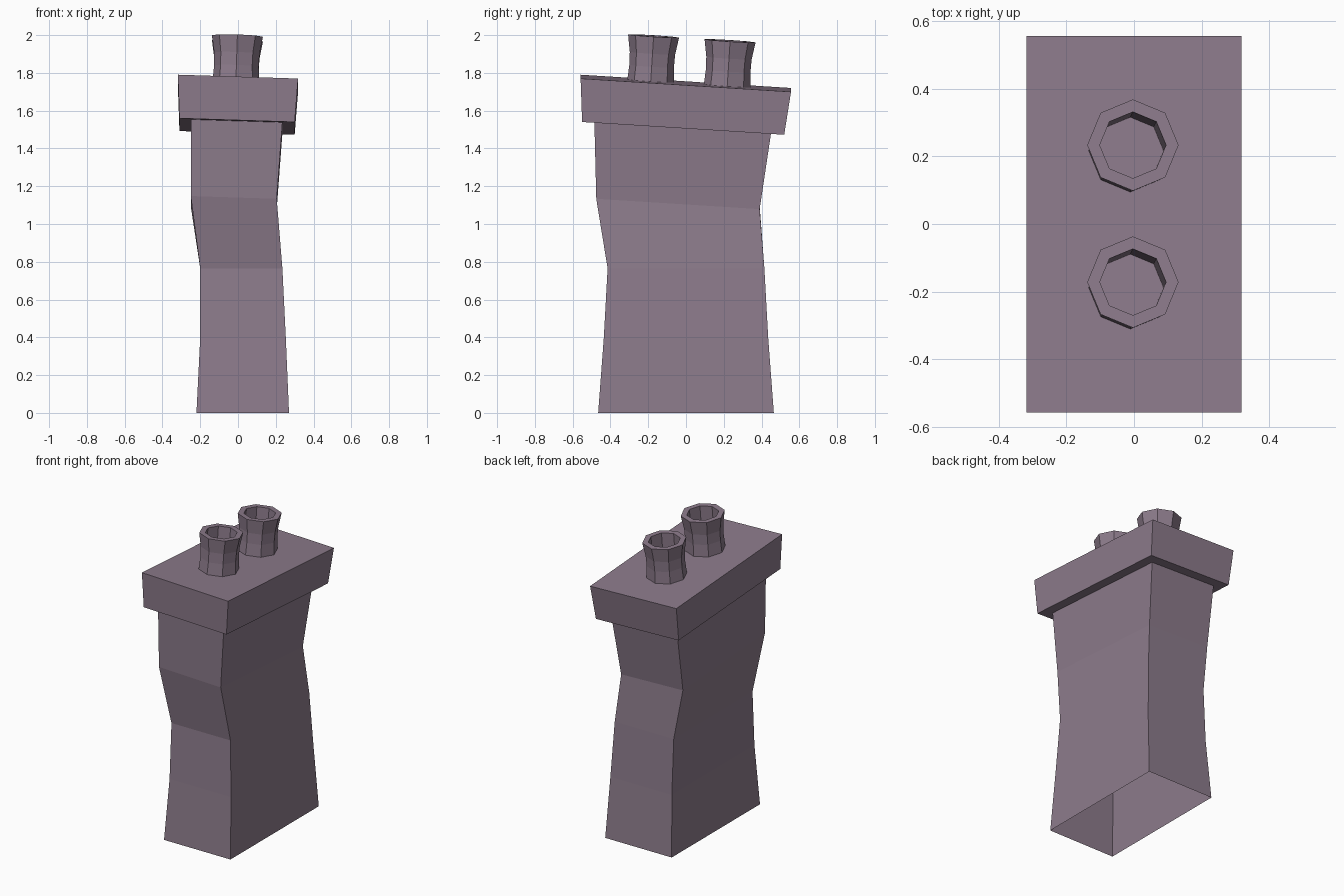
import bpy, bmesh, math

if "Cube" in bpy.data.objects:
    bpy.data.objects.remove(bpy.data.objects["Cube"])

stone = bpy.data.materials.new("mauve_stone")
stone.diffuse_color = (0.265, 0.2, 0.26, 1)
stone.use_nodes = True
stone.node_tree.nodes["Principled BSDF"].inputs["Base Color"].default_value = stone.diffuse_color

SX, SY = -0.032, -0.063  # tilt of the chimney's upper half


def loft(name, rings, cap_end=False):
    """Skin flat-shaded quads between rings of equal point count."""
    bm = bmesh.new()
    vr = [[bm.verts.new(p) for p in r] for r in rings]
    n = len(vr[0])
    for a, b in zip(vr, vr[1:]):
        for i in range(n):
            j = (i + 1) % n
            bm.faces.new((a[i], a[j], b[j], b[i]))
    if cap_end:
        bm.faces.new(vr[-1])
    me = bpy.data.meshes.new(name)
    bm.to_mesh(me)
    bm.free()
    me.materials.append(stone)
    ob = bpy.data.objects.new(name, me)
    bpy.context.collection.objects.link(ob)
    return ob


def rect(x0, x1, y0, y1, z, tilt=1.0):
    """Rectangle ring, z given at the origin, sloping by tilt."""
    return [(x, y, z + tilt * (SX * x + SY * y))
            for x, y in ((x0, y0), (x1, y0), (x1, y1), (x0, y1))]


def octagon(cx, cy, r, z):
    pts = []
    for i in range(8):
        a = i * math.pi / 4
        x, y = cx + r * math.cos(a), cy + r * math.sin(a)
        pts.append((x, y, z + SX * x + SY * y))
    return pts


# Crooked shaft, open at the bottom
shaft_top = rect(-0.25, 0.235, -0.485, 0.45, 1.515)
loft("chimney_shaft", [
    rect(-0.22, 0.27, -0.465, 0.465, 0, 0),
    rect(-0.20, 0.253, -0.435, 0.435, 0.40, 0),
    rect(-0.20, 0.235, -0.415, 0.415, 0.765, 0),
    rect(-0.25, 0.205, -0.475, 0.39, 1.11),
    shaft_top])

# Overhanging slab on top
loft("chimney_cap", [
    shaft_top,
    rect(-0.31, 0.30, -0.55, 0.52, 1.515),
    rect(-0.318, 0.318, -0.558, 0.556, 1.745)], cap_end=True)

# Two hollow eight-sided pots, leaning with the cap
# (height above cap, outer or inner radius)
profile = [(-0.01, 0.124), (0.08, 0.118), (0.15, 0.12), (0.243, 0.135),
           (0.243, 0.098), (0.0, 0.098)]
for name, cy in (("front_pot", -0.187), ("back_pot", 0.218)):
    loft(name, [octagon(-0.011 - SX * h, cy - SY * h, r, 1.745 + h * 0.985)
                for h, r in profile])
